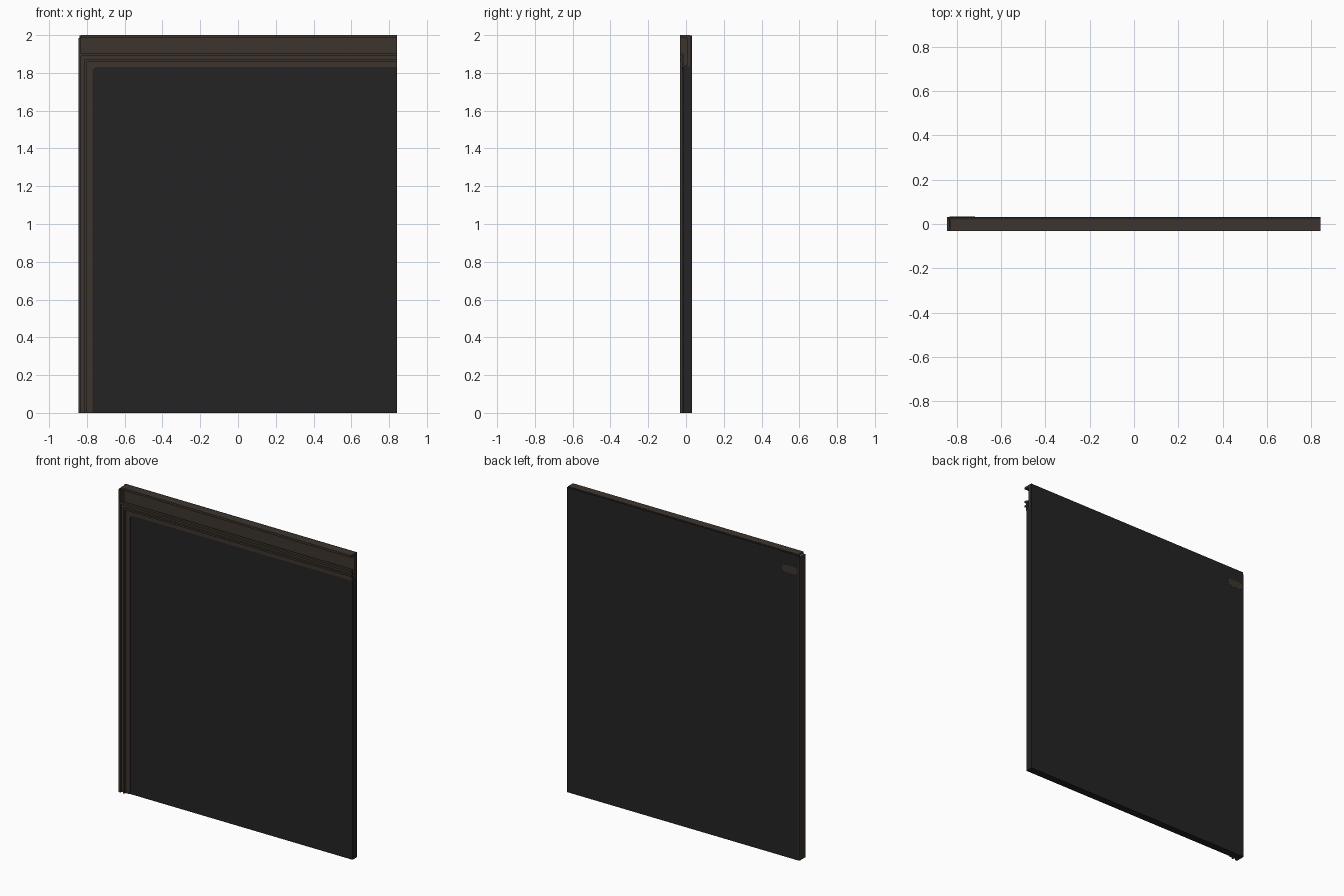
import bpy, bmesh, math

cube = bpy.data.objects.get("Cube")
if cube:
    bpy.data.objects.remove(cube, do_unlink=True)


def material(name, rgb):
    m = bpy.data.materials.new(name)
    m.use_nodes = True
    m.diffuse_color = (*rgb, 1)
    bsdf = m.node_tree.nodes["Principled BSDF"]
    bsdf.inputs["Base Color"].default_value = (*rgb, 1)
    bsdf.inputs["Roughness"].default_value = 0.8
    return m


charcoal = material("charcoal", (0.017, 0.017, 0.017))
bronze = material("dark bronze", (0.047, 0.036, 0.027))

RIGHT, TOP = 0.842, 2.0          # open end and top of the panel
INNER_X, INNER_Z = -0.77, 1.83   # inner corner of the trim


def prism(name, points, axis, lo, hi, mat):
    """Extrude a 2D outline: (y, z) points along x, or (x, z) points along y."""
    bm = bmesh.new()
    place = (lambda p, t: (t, p[0], p[1])) if axis == "x" else (lambda p, t: (p[0], t, p[1]))
    face = bm.faces.new([bm.verts.new(place(p, lo)) for p in points])
    ext = bmesh.ops.extrude_face_region(bm, geom=[face])["geom"]
    shift = (hi - lo, 0, 0) if axis == "x" else (0, hi - lo, 0)
    bmesh.ops.translate(bm, vec=shift, verts=[v for v in ext if isinstance(v, bmesh.types.BMVert)])
    bmesh.ops.recalc_face_normals(bm, faces=bm.faces)
    me = bpy.data.meshes.new(name)
    bm.to_mesh(me)
    bm.free()
    me.materials.append(mat)
    ob = bpy.data.objects.new(name, me)
    bpy.context.collection.objects.link(ob)
    return ob


def angle_strip(name, near, far, y0, y1, radius=0.0):
    """Strip running up the post and along the head, at an offset from the inner corner."""
    xo, zo = INNER_X - far, INNER_Z + far
    xi, zi = INNER_X - near, INNER_Z + near
    corner = [(xi, zi)]
    if radius:
        corner = [(xi + radius - radius * math.sin(a), zi - radius + radius * math.cos(a))
                  for a in (i * math.pi / 12 for i in range(7))]
    pts = [(xo, 0), (xo, zo), (RIGHT, zo), (RIGHT, zi)] + corner + [(xi, 0)]
    return prism(name, pts, "y", y0, y1, bronze)


# Main slab: thick below, thin sheet behind the head channel
prism("panel", [(-0.016, 0), (-0.016, 1.84), (0.02, 1.84), (0.02, 1.998),
                (0.032, 1.998), (0.032, 0)], "x", -0.838, RIGHT, charcoal)

# Head channel: top flange with a recessed web
prism("head_channel", [(-0.032, TOP), (0.02, TOP), (0.02, 1.835), (0.006, 1.835),
                       (0.006, 1.986), (-0.032, 1.986)], "x", -0.83, RIGHT, bronze)

# Stepped trim: flat base plate and two raised ribs
angle_strip("trim_base", 0.0, 0.07, -0.02, -0.01, radius=0.025)
angle_strip("inner_rib", 0.03, 0.042, -0.032, -0.019)
angle_strip("outer_rib", 0.06, 0.073, -0.032, -0.019)

# Outer edge of the post, closing the end of the channel
prism("post_edge", [(-0.845, 0), (-0.845, 1.986), (-0.832, 1.986), (-0.832, 0)],
      "y", -0.032, 0.031, bronze)

# Small rounded plate on the back near the upper corner
cx, cz, hw, hh = -0.775, 1.892, 0.058, 0.024
oval = [(cx + hw * math.copysign(abs(math.cos(a)) ** 0.6, math.cos(a)),
         cz + hh * math.copysign(abs(math.sin(a)) ** 0.6, math.sin(a)))
        for a in (i * math.pi / 8 for i in range(16))]
prism("back_plate", oval, "y", 0.03, 0.033, bronze)
